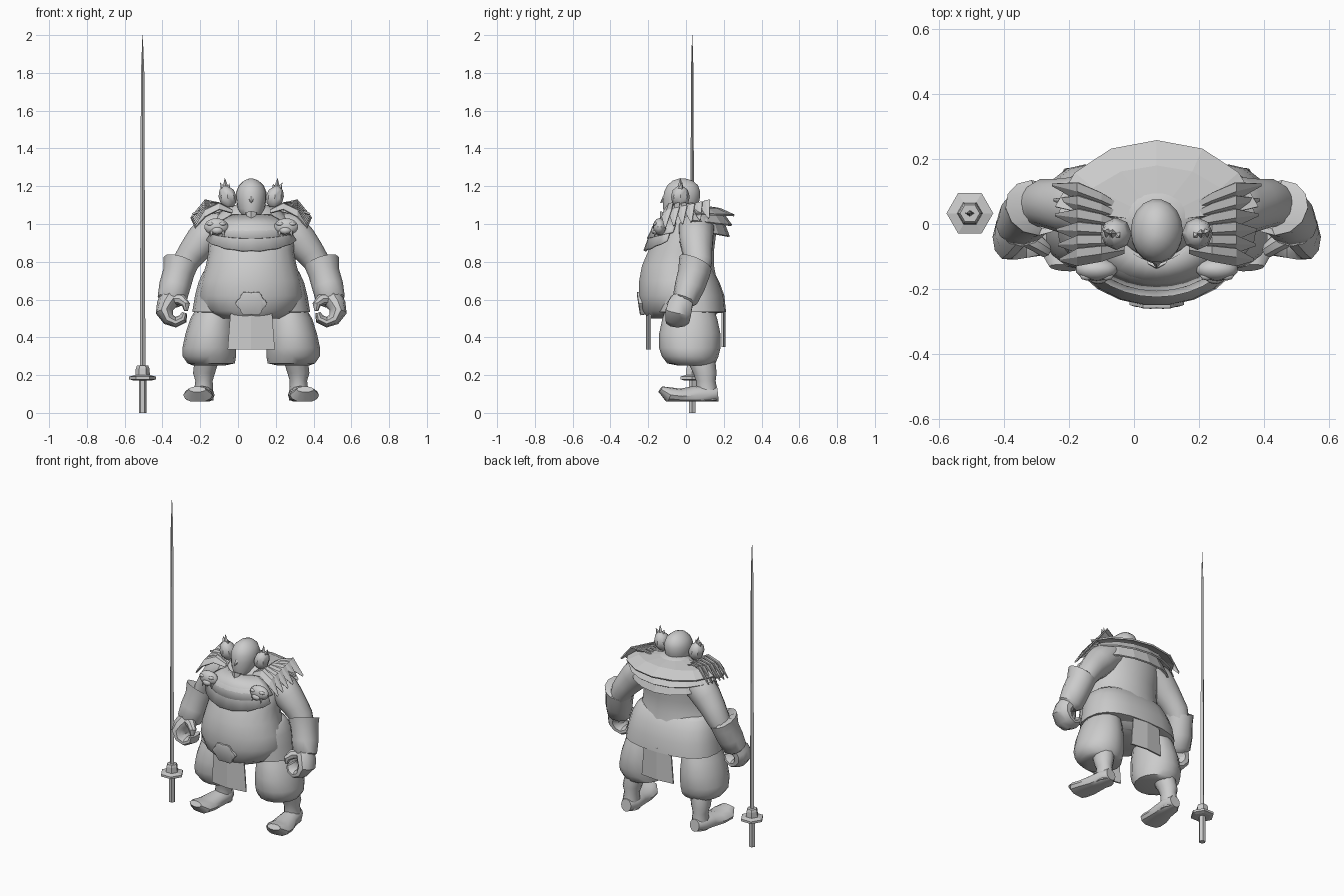
import bpy, bmesh, math
from mathutils import Vector, Matrix

if "Cube" in bpy.data.objects:
    bpy.data.objects.remove(bpy.data.objects["Cube"])

grey = bpy.data.materials.new("clay grey")
grey.use_nodes = True
grey.diffuse_color = (0.6, 0.6, 0.6, 1)
grey.node_tree.nodes["Principled BSDF"].inputs["Base Color"].default_value = (0.6, 0.6, 0.6, 1)

BODY_X = 0.07


def finish(name, bm, mirror=False, smooth=40, thick=0, x=BODY_X, y=0):
    bmesh.ops.recalc_face_normals(bm, faces=bm.faces)
    me = bpy.data.meshes.new(name)
    bm.to_mesh(me)
    bm.free()
    me.materials.append(grey)
    ob = bpy.data.objects.new(name, me)
    bpy.context.collection.objects.link(ob)
    ob.location = (x, y, 0)
    if thick:
        ob.modifiers.new("Thickness", 'SOLIDIFY').thickness = thick
    if mirror:
        ob.modifiers.new("Mirror", 'MIRROR').use_mirror_merge = False
    if smooth:
        bpy.ops.object.select_all(action='DESELECT')
        ob.select_set(True)
        bpy.context.view_layer.objects.active = ob
        bpy.ops.object.shade_smooth_by_angle(angle=math.radians(smooth))
    return ob


def bridge(bm, rings, closed=True, caps=True):
    loops = [[bm.verts.new(p) for p in ring] for ring in rings]
    n = len(loops[0])
    for a, b in zip(loops, loops[1:]):
        for i in range(n if closed else n - 1):
            j = (i + 1) % n
            bm.faces.new((a[i], a[j], b[j], b[i]))
    if caps:
        bm.faces.new(loops[0])
        bm.faces.new(loops[-1])


def ellipse(cx, cy, z, rx, ry, n, power):
    # a power below 1 gives a boxier outline
    def bow(v):
        return math.copysign(abs(v) ** power, v)
    angles = [math.tau * i / n for i in range(n)]
    return [(cx + rx * bow(math.cos(a)), cy + ry * bow(math.sin(a)), z) for a in angles]


def loft(name, rings, n=16, power=1, **kw):
    # rings: centre x, centre y, height, x radius, y radius
    bm = bmesh.new()
    bridge(bm, [ellipse(*r, n, power) for r in rings])
    return finish(name, bm, **kw)


def barrel(name, rows, **kw):
    # rows: height, half width, front y, back y
    return loft(name, [(0, (f + b) / 2, z, w, (b - f) / 2) for z, w, f, b in rows], **kw)


def tube(name, rows, ref, n=10, floor=0, **kw):
    # rows: x, y, z and two section radii; nothing goes below the floor
    pts = [Vector(r[:3]) for r in rows]
    rings = []
    for i, row in enumerate(rows):
        t = (pts[min(i + 1, len(pts) - 1)] - pts[max(i - 1, 0)]).normalized()
        side = t.cross(Vector(ref)).normalized()
        up = side.cross(t)
        ring = [pts[i] + side * row[3] * math.cos(math.tau * k / n)
                + up * row[4] * math.sin(math.tau * k / n) for k in range(n)]
        rings.append([(p.x, p.y, max(p.z, floor)) for p in ring])
    bm = bmesh.new()
    bridge(bm, rings)
    return finish(name, bm, mirror=True, **kw)


def ball(name, centre, size, seg=14, rings=10, **kw):
    bm = bmesh.new()
    bmesh.ops.create_uvsphere(bm, u_segments=seg, v_segments=rings, radius=1,
                              matrix=Matrix.Translation(centre) @ Matrix.Diagonal((*size, 1)))
    return finish(name, bm, **kw)


def spike(name, base, tip, r, sides=6, **kw):
    base, tip = Vector(base), Vector(tip)
    d = tip - base
    m = Matrix.Translation((base + tip) / 2) @ d.to_track_quat('Z', 'Y').to_matrix().to_4x4()
    bm = bmesh.new()
    bmesh.ops.create_cone(bm, cap_ends=True, segments=sides, radius1=r, radius2=0, depth=d.length, matrix=m)
    return finish(name, bm, **kw)


def fan(name, a0, a1, rows, steps=16, jag=0.0, sag=0.0, **kw):
    # open sheet around the neck; rows: x radius, y radius, height
    rings = []
    for k, (rx, ry, z) in enumerate(rows):
        ring = []
        for i in range(steps + 1):
            a = math.radians(a0 + (a1 - a0) * i / steps)
            last = k == len(rows) - 1
            drop = sag * abs(math.sin(a)) + (jag if i % 2 else 0) if last else 0
            ring.append((rx * math.cos(a), ry * math.sin(a), z - drop))
        rings.append(ring)
    bm = bmesh.new()
    bridge(bm, rings, closed=False, caps=False)
    return finish(name, bm, thick=0.01, **kw)


# Torso and waist wrap
barrel("torso", [(.50, .17, -.20, .14), (.54, .25, -.235, .18), (.62, .28, -.252, .18), (.70, .265, -.25, .165),
                 (.78, .24, -.235, .15), (.86, .225, -.20, .15), (.94, .23, -.16, .16), (1.02, .21, -.10, .17),
                 (1.08, .14, -.06, .13), (1.11, .06, -.04, .07)], n=22)
barrel("waist_wrap", [(.53, .28, -.15, .19), (.535, .312, -.17, .212), (.62, .298, -.17, .203),
                      (.69, .28, -.17, .178), (.745, .255, -.16, .15), (.765, .23, -.15, .13)], n=20, power=.8)

# Loincloth panels, slightly bowed
for name, y, top, bottom, w, bow in (("front_cloth", -.195, .58, .335, .125, -.018), ("back_cloth", .198, .56, .35, .115, .012)):
    bm = bmesh.new()
    bridge(bm, [[(-w * k, y, z), (0, y + bow, z), (w * k, y, z)] for z, k in ((top, .85), (bottom, 1))],
           closed=False, caps=False)
    finish(name, bm, thick=.01, smooth=0)

# Scalloped belt buckle
bm = bmesh.new()
bridge(bm, [[(r * k * 1.2 * math.cos(a), d, r * k * math.sin(a)) for a, r in
             ((math.tau * i / 24, .064 + .006 * math.cos(math.tau * i / 4)) for i in range(24))]
            for d, k in ((.03, 1), (.0, 1), (-.004, .85))])
bmesh.ops.transform(bm, matrix=Matrix.Translation((0, -.249, .578)) @ Matrix.Rotation(.15, 4, 'X'), verts=bm.verts)
finish("belt_buckle", bm, smooth=30)

# Legs
loft("trousers", [(.19, .02, .57, .09, .12), (.205, .02, .50, .117, .145), (.215, .02, .42, .133, .162),
                  (.222, .02, .345, .142, .163), (.222, .022, .30, .142, .15), (.212, .028, .262, .125, .128),
                  (.225, .05, .25, .08, .09)], mirror=True)
loft("shins", [(.235, .08, .28, .065, .075), (.25, .10, .21, .058, .062), (.25, .105, .17, .046, .052),
               (.252, .11, .12, .05, .055), (.252, .11, .065, .052, .058)], n=12, mirror=True)
tube("shoes", [(.25, .168, .10, .035, .04), (.252, .12, .095, .058, .05), (.262, .04, .092, .062, .05),
               (.274, -.03, .088, .076, .04), (.282, -.09, .095, .078, .042), (.286, -.135, .125, .045, .018)],
     (0, 0, 1), n=12, floor=.06)

# Arms, bracers and curled hands
tube("upper_arms", [(.13, .06, 1.0, .07, .08), (.2, .055, .975, .095, .095), (.26, .055, .91, .09, .09),
                    (.31, .06, .85, .078, .08), (.345, .065, .80, .07, .075), (.375, .055, .74, .06, .065)], (0, 1, 0), n=14)
tube("bracers", [(.375, .055, .77, .06, .06), (.375, .05, .795, .095, .092), (.385, .042, .74, .083, .085),
                 (.405, .02, .67, .083, .08), (.42, -.005, .60, .077, .068), (.425, -.015, .58, .05, .045)], (0, 1, 0), n=12)
tube("hands", [(.425, -.01, .615, .055, .055), (.452, -.03, .57, .05, .068), (.46, -.04, .535, .046, .072),
               (.438, -.045, .496, .034, .068), (.40, -.045, .48, .028, .062), (.362, -.045, .498, .026, .055),
               (.352, -.045, .53, .014, .05)], (0, 1, 0))
tube("thumbs", [(.41, -.03, .605, .03, .035), (.368, -.06, .598, .03, .028), (.345, -.08, .572, .022, .024),
                (.345, -.085, .54, .01, .012)], (0, 1, 0), n=8)

# Head and face
barrel("head", [(1.03, .03, -.09, .02), (1.045, .055, -.115, .04), (1.08, .072, -.122, .06), (1.13, .08, -.122, .074),
                (1.17, .08, -.118, .077), (1.205, .066, -.10, .065), (1.23, .038, -.07, .035), (1.24, .012, -.04, .0)], n=18)
spike("nose", (0, -.11, 1.135), (0, -.138, 1.11), .018)
spike("beard", (0, -.105, 1.055), (0, -.142, .97), .034)

# Side hair buns with leaf tufts
loft("hair_buns", [(.12, -.03, 1.09, .022, .022), (.122, -.03, 1.11, .04, .042), (.125, -.03, 1.145, .048, .05),
                   (.13, -.03, 1.18, .038, .04), (.135, -.03, 1.20, .014, .014)], n=8, mirror=True)
for i, (dx, dy, h) in enumerate(((.005, 0, .055), (.03, .01, .03), (-.02, -.01, .025))):
    spike("bun_tuft_%d" % i, (.133 + dx * .4, -.03, 1.18), (.135 + dx, -.03 + dy, 1.19 + h), .02, 4, mirror=True, smooth=0)

# Layered mantle across the back and bib across the chest
fan("mantle_lower", 5, 175, [(.12, .12, 1.07), (.25, .195, 1.03), (.285, .232, .98)], steps=8, sag=.045, smooth=0)
fan("mantle_middle", 8, 172, [(.12, .12, 1.085), (.27, .205, 1.05), (.305, .245, 1.025)], steps=8, sag=.03, smooth=0)
fan("mantle_top", 12, 168, [(.09, .08, 1.10), (.25, .18, 1.085), (.32, .258, 1.06)], steps=6, sag=.01, smooth=0)
fan("bib_lower", 207, 333, [(.12, .11, 1.05), (.22, .18, .985), (.27, .225, .96)], steps=12, sag=.1, jag=.004)
fan("bib_upper", 200, 340, [(.12, .12, 1.05), (.2, .17, 1.0), (.25, .207, .98)], steps=12, sag=.055)

# Shoulder feathers sweeping outward and back
for i in range(6):
    f = i / 5
    yb, yt = -.08 + .12 * f, -.11 + .23 * f
    ut = .30 + .022 * f
    zt = .985 + .05 * f
    path = [(.10, yb, 1.075, .012), (.17, yb * .6 + yt * .4, 1.11, .024),
            (.245, yb * .25 + yt * .75, 1.075 + .05 * f, .027), (ut, yt, zt, .004)]
    bm = bmesh.new()
    bridge(bm, [[(u, y - w, z - w * 1.3), (u, y, z), (u, y + w, z + w * .2)] for u, y, z, w in path],
           closed=False, caps=False)
    finish("shoulder_feather_%d" % i, bm, mirror=True, thick=.008, smooth=0)

# Beast-face clasps on the shoulders
ball("clasp_face", (.185, -.14, .985), (.065, .035, .045), mirror=True)
ball("clasp_snout", (.18, -.165, .965), (.03, .02, .02), 10, 8, mirror=True)
for i, s in enumerate((-1, 1)):
    ball("clasp_brow_%d" % i, (.185 + s * .03, -.16, 1.0), (.022, .014, .011), 8, 6, mirror=True)
    spike("clasp_fang_%d" % i, (.18 + s * .03, -.16, .96), (.18 + s * .035, -.17, .93), .012, 5, mirror=True)

# Upright sword
SWORD = dict(x=-.505, y=.033, smooth=0)
loft("sword_grip", [(0, 0, z, .02, .02) for z in (0, .18)], n=6, **SWORD)
loft("sword_guard", [(0, 0, z, r, r) for z, r in ((.172, .05), (.178, .072), (.192, .072), (.20, .04))], n=6, **SWORD)
loft("sword_collar", [(0, 0, z, r, r) for z, r in ((.19, .04), (.235, .036), (.25, .03))], n=6, **SWORD)
loft("sword_blade", [(0, 0, z, rx, ry) for z, rx, ry in
                     ((.24, .015, .011), (1.0, .012, .009), (1.8, .009, .007), (2.0, .001, .001))], n=4, **SWORD)
